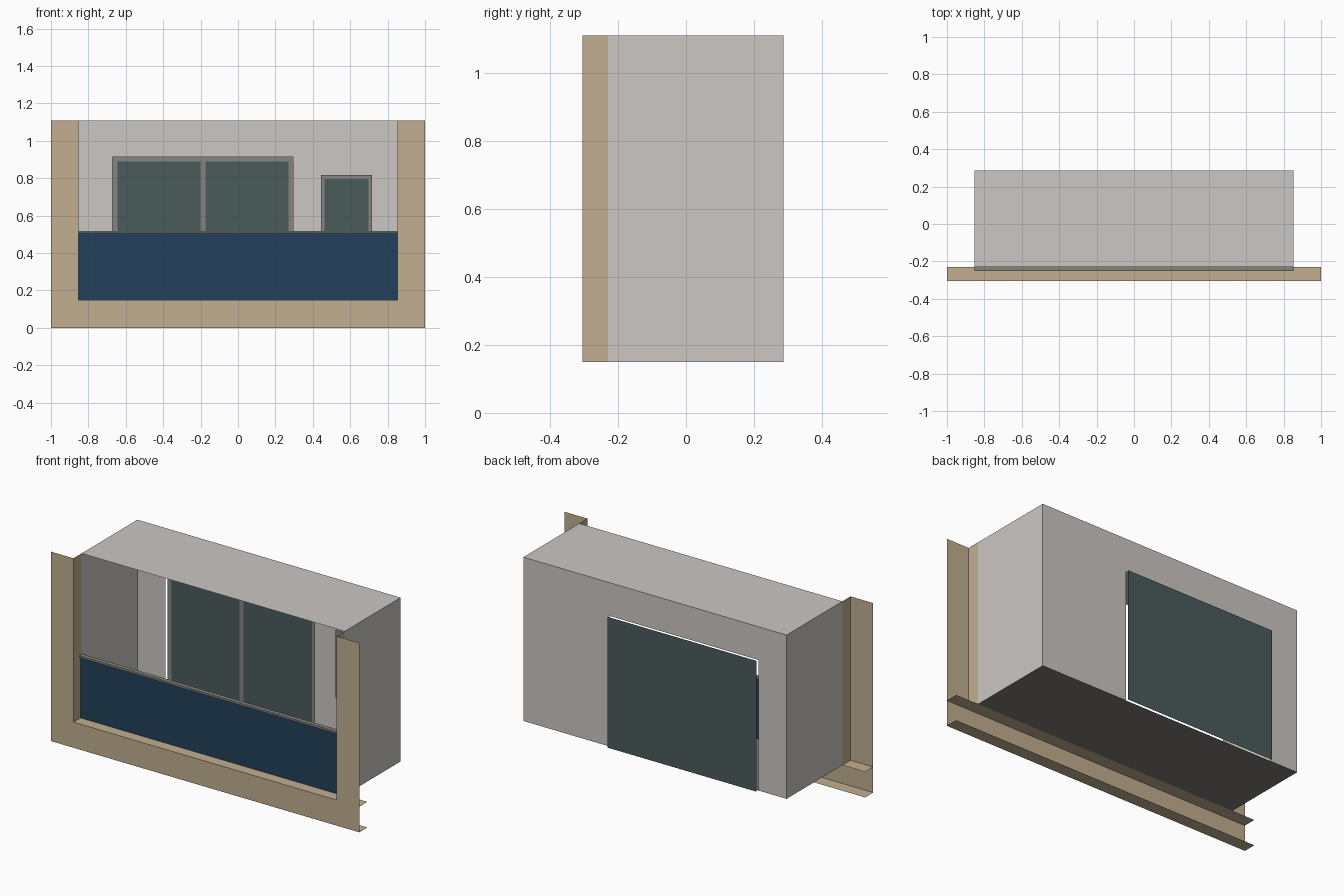
import bpy
import bmesh

cube = bpy.data.objects.get("Cube")
if cube:
    bpy.data.objects.remove(cube, do_unlink=True)


def material(name, rgb):
    """Flat material from 0-255 display values, stored as linear."""
    lin = [((c / 255 + 0.055) / 1.055) ** 2.4 for c in rgb] + [1.0]
    m = bpy.data.materials.new(name)
    m.use_nodes = True
    m.diffuse_color = lin
    m.node_tree.nodes["Principled BSDF"].inputs["Base Color"].default_value = lin
    return m


BEIGE = material("beige_cladding", (193, 175, 144))
WALL = material("light_grey_wall", (203, 199, 196))
METAL = material("grey_metal", (133, 133, 128))
FLOOR = material("dark_grey_floor", (125, 124, 120))
GLASS = material("tinted_glass", (75, 91, 91))
BLUE = material("navy_panel", (34, 64, 90))


def sheets(name, mat, spans):
    """Thin sheets: each span is (x0, x1, y0, y1, z0, z1) with one flat axis, or a full box."""
    bm = bmesh.new()
    for x0, x1, y0, y1, z0, z1 in spans:
        if y0 == y1:
            loops = [[(x0, y0, z0), (x1, y0, z0), (x1, y0, z1), (x0, y0, z1)]]
        elif x0 == x1:
            loops = [[(x0, y0, z0), (x0, y1, z0), (x0, y1, z1), (x0, y0, z1)]]
        elif z0 == z1:
            loops = [[(x0, y0, z0), (x1, y0, z0), (x1, y1, z0), (x0, y1, z0)]]
        else:
            box = bmesh.ops.create_cube(bm, size=1)["verts"]
            for v in box:
                v.co = (x1 if v.co.x > 0 else x0,
                        y1 if v.co.y > 0 else y0,
                        z1 if v.co.z > 0 else z0)
            continue
        for loop in loops:
            bm.faces.new([bm.verts.new(p) for p in loop])
    bmesh.ops.remove_doubles(bm, verts=bm.verts, dist=0.0001)
    mesh = bpy.data.meshes.new(name)
    bm.to_mesh(mesh)
    bm.free()
    mesh.materials.append(mat)
    obj = bpy.data.objects.new(name, mesh)
    bpy.context.collection.objects.link(obj)
    return obj


def window(name, x0, x1, z0, z1, y, bar, mullions=()):
    """Glass sheet with a flat frame just in front of it."""
    sheets(name + "_glass", GLASS, [(x0, x1, y, y, z0, z1)])
    f = y - 0.003
    bars = [(x0, x0 + bar, f, f, z0, z1), (x1 - bar, x1, f, f, z0, z1),
            (x0 + bar, x1 - bar, f, f, z1 - bar, z1),
            (x0 + bar, x1 - bar, f, f, z0, z0 + bar)]
    bars += [(m - bar / 2, m + bar / 2, f, f, z0 + bar, z1 - bar) for m in mullions]
    sheets(name + "_frame", METAL, bars)


# Main levels of the recess
W, FRONT, LIP, BACK = 0.853, -0.305, -0.23, 0.287
BASE, TOP = 0.15, 1.11
DOOR_L, DOOR_R, DOOR_TOP = -0.67, 0.295, 0.915

# Front surround: side panels with returns, and a channel along the bottom
for side, s in (("left", 1), ("right", -1)):
    sheets(side + "_surround", BEIGE, [
        (s * W, s, FRONT, FRONT, BASE, TOP),
        (s * W, s * W, FRONT, LIP, BASE, TOP)])
    sheets(side + "_wall", WALL, [(s * W, s * W, LIP, BACK, BASE, TOP)])
sheets("bottom_channel", BEIGE, [
    (-1, 1, FRONT, FRONT, 0, BASE),
    (-1, 1, FRONT, LIP, 0, 0),
    (-1, 1, FRONT, LIP, BASE, BASE)])

# Recess shell, open at the front, with a door opening in the back wall
sheets("ceiling", WALL, [(-W, W, LIP, BACK, TOP, TOP)])
sheets("floor", FLOOR, [(-W, W, LIP, BACK, BASE, BASE)])
sheets("back_wall", WALL, [
    (-W, DOOR_L, BACK, BACK, BASE, TOP),
    (DOOR_R, W, BACK, BACK, BASE, TOP),
    (DOOR_L, DOOR_R, BACK, BACK, DOOR_TOP, TOP)])

# Sliding door behind the opening, small window in front of the wall
window("sliding_door", DOOR_L, DOOR_R, BASE, DOOR_TOP, 0.305, 0.026, [-0.188])
window("small_window", 0.443, 0.717, 0.42, 0.817, 0.275, 0.02)

# Balustrade
sheets("balustrade_panel", BLUE, [(-W, W, -0.24, -0.24, BASE, 0.508)])
sheets("handrail", METAL, [(-W, W, -0.25, -0.225, 0.507, 0.519)])
